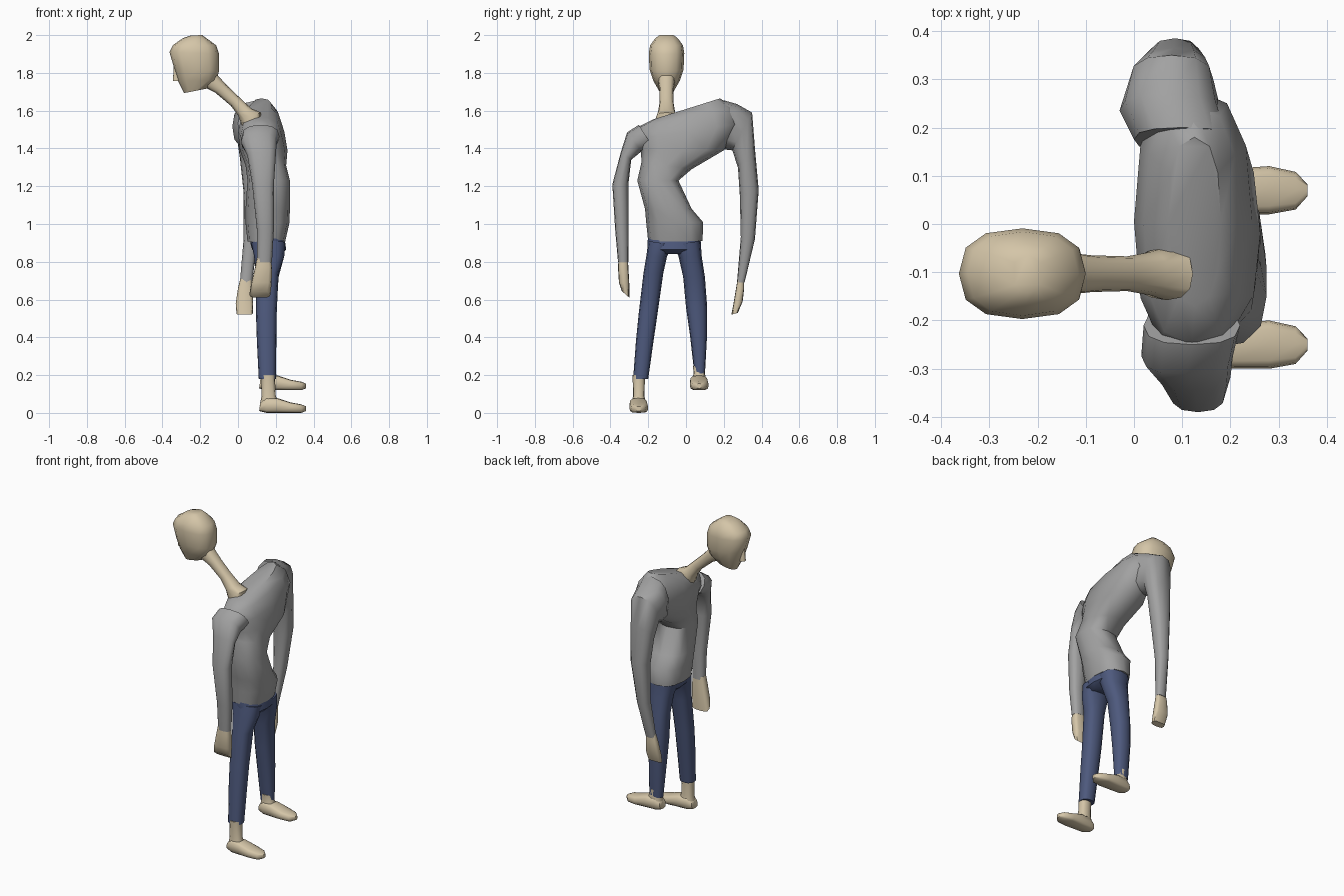
import bpy, bmesh, math


def material(name, rgb):
    m = bpy.data.materials.new(name)
    m.diffuse_color = (*rgb, 1)
    return m


SKIN = material("tan_skin", (0.66, 0.56, 0.39))
GREY = material("grey_shirt", (0.36, 0.36, 0.36))
NAVY = material("navy_trousers", (0.075, 0.10, 0.205))


def loft(name, mat, rings, side=False, box=0.8, segs=12):
    """Skin rings (u0, z0, u1, z1, d0, d1): a line across, plus its depth range.
    u is y and depth is x; with side=True u is x and depth is y."""
    bm = bmesh.new()
    loops = []
    for u0, z0, u1, z1, d0, d1 in rings:
        loop = []
        for i in range(segs):
            a = math.tau * i / segs
            c, s = (math.copysign(abs(t) ** box, t) if abs(t) > 1e-6 else 0
                    for t in (math.cos(a), math.sin(a)))
            u = (u0 + u1) / 2 + c * (u1 - u0) / 2
            z = (z0 + z1) / 2 + c * (z1 - z0) / 2
            d = (d0 + d1) / 2 + s * (d1 - d0) / 2
            loop.append(bm.verts.new((u, d, z) if side else (d, u, z)))
        loops.append(loop)
    for lo, hi in zip(loops, loops[1:]):
        for i in range(segs):
            j = (i + 1) % segs
            bm.faces.new((lo[i], lo[j], hi[j], hi[i]))
    bm.faces.new(loops[0])
    bm.faces.new(loops[-1])
    bmesh.ops.recalc_face_normals(bm, faces=bm.faces)
    mesh = bpy.data.meshes.new(name)
    bm.to_mesh(mesh)
    bm.free()
    mesh.materials.append(mat)
    ob = bpy.data.objects.new(name, mesh)
    bpy.context.collection.objects.link(ob)
    bpy.ops.object.select_all(action='DESELECT')
    ob.select_set(True)
    bpy.context.view_layer.objects.active = ob
    bpy.ops.object.shade_smooth_by_angle(angle=math.radians(50))
    return ob


# Leaning shirt body, rings tilting up towards the raised shoulder
loft("shirt_body", GREY, [
    (-0.20, 0.905, 0.088, 0.91, 0.05, 0.25),
    (-0.21, 1.00, 0.09, 1.01, 0.04, 0.272),
    (-0.217, 1.08, 0.03, 1.08, 0.04, 0.275),
    (-0.258, 1.23, -0.04, 1.23, 0.05, 0.275),
    (-0.235, 1.33, 0.03, 1.29, 0.04, 0.255),
    (-0.24, 1.39, 0.20, 1.39, 0.01, 0.262),
    (-0.27, 1.45, 0.28, 1.53, 0.0, 0.245),
    (-0.25, 1.515, 0.25, 1.62, 0.02, 0.22),
    (-0.17, 1.555, 0.18, 1.665, 0.07, 0.18)])

# Sleeves
loft("left_sleeve", GREY, [
    (-0.25, 1.525, -0.17, 1.40, 0.02, 0.22),
    (-0.312, 1.485, -0.235, 1.385, 0.015, 0.205),
    (-0.345, 1.38, -0.29, 1.34, 0.05, 0.20),
    (-0.39, 1.21, -0.305, 1.21, 0.075, 0.19),
    (-0.375, 0.97, -0.305, 0.97, 0.10, 0.19),
    (-0.36, 0.80, -0.305, 0.80, 0.10, 0.18)])
loft("right_sleeve", GREY, [
    (0.15, 1.41, 0.20, 1.655, 0.0, 0.20),
    (0.20, 1.395, 0.27, 1.635, -0.03, 0.18),
    (0.245, 1.39, 0.35, 1.59, -0.01, 0.165),
    (0.275, 1.30, 0.365, 1.40, 0.01, 0.155),
    (0.285, 1.15, 0.385, 1.18, 0.03, 0.14),
    (0.29, 0.93, 0.365, 0.92, 0.03, 0.105),
    (0.27, 0.69, 0.31, 0.69, 0.01, 0.075)])

# Hands
loft("left_hand", SKIN, [
    (-0.357, 0.82, -0.308, 0.82, 0.10, 0.175),
    (-0.36, 0.77, -0.305, 0.77, 0.09, 0.18),
    (-0.355, 0.69, -0.30, 0.68, 0.07, 0.178),
    (-0.34, 0.645, -0.30, 0.61, 0.06, 0.172)], box=0.6)
loft("right_hand", SKIN, [
    (0.273, 0.71, 0.307, 0.71, 0.012, 0.072),
    (0.265, 0.66, 0.308, 0.66, 0.0, 0.075),
    (0.25, 0.57, 0.30, 0.59, -0.012, 0.08),
    (0.24, 0.52, 0.275, 0.53, -0.008, 0.078)], box=0.6)

# Trousers
loft("trouser_hips", NAVY, [
    (-0.195, 0.96, 0.075, 0.96, 0.07, 0.24),
    (-0.205, 0.90, 0.078, 0.90, 0.065, 0.25),
    (-0.20, 0.865, 0.075, 0.865, 0.075, 0.255),
    (-0.13, 0.84, -0.01, 0.84, 0.10, 0.23)])
loft("left_trouser_leg", NAVY, [
    (-0.20, 0.91, -0.07, 0.89, 0.07, 0.25),
    (-0.21, 0.83, -0.10, 0.83, 0.085, 0.245),
    (-0.225, 0.74, -0.12, 0.74, 0.095, 0.215),
    (-0.25, 0.53, -0.15, 0.53, 0.095, 0.205),
    (-0.265, 0.38, -0.172, 0.38, 0.10, 0.203),
    (-0.28, 0.18, -0.20, 0.18, 0.11, 0.20)])
loft("right_trouser_leg", NAVY, [
    (-0.07, 0.89, 0.078, 0.91, 0.07, 0.25),
    (-0.04, 0.83, 0.083, 0.83, 0.085, 0.245),
    (-0.015, 0.72, 0.10, 0.72, 0.095, 0.215),
    (0.0, 0.56, 0.112, 0.56, 0.095, 0.205),
    (0.02, 0.42, 0.112, 0.42, 0.10, 0.203),
    (0.045, 0.20, 0.10, 0.20, 0.115, 0.20)])

# Ankles and bare feet: one planted, one lifted
for side, y, z in (("left", -0.25, 0.0), ("right", 0.07, 0.12)):
    loft(side + "_ankle", SKIN, [
        (y - 0.033, z + 0.20 - z * 0.6, y + 0.033, z + 0.20 - z * 0.6, 0.125, 0.195),
        (y - 0.03, z + 0.09, y + 0.03, z + 0.09, 0.125, 0.20),
        (y - 0.04, z + 0.04, y + 0.04, z + 0.04, 0.115, 0.22)])
    loft(side + "_foot", SKIN, [
        (0.112, z + 0.01, 0.118, z + 0.055, y - 0.03, y + 0.03),
        (0.15, z, 0.15, z + 0.08, y - 0.045, y + 0.04),
        (0.21, z, 0.21, z + 0.078, y - 0.05, y + 0.045),
        (0.28, z, 0.28, z + 0.055, y - 0.05, y + 0.05),
        (0.335, z, 0.335, z + 0.045, y - 0.04, y + 0.038),
        (0.36, z + 0.01, 0.36, z + 0.035, y - 0.012, y + 0.012)], side=True, box=0.6)

# Neck, head and nose, facing -x
Y = -0.103


def head_rings(rows):
    return [(x0, z0, x1, z1, Y - h, Y + h) for x0, z0, x1, z1, h in rows]


loft("neck", SKIN, head_rings([
    (-0.19, 1.73, -0.11, 1.79, 0.045),
    (-0.12, 1.695, -0.055, 1.73, 0.038),
    (-0.037, 1.625, 0.008, 1.67, 0.036),
    (0.0, 1.575, 0.07, 1.612, 0.045),
    (0.012, 1.545, 0.122, 1.59, 0.055),
    (0.03, 1.50, 0.12, 1.52, 0.05)]), side=True)
loft("head", SKIN, head_rings([
    (-0.286, 1.693, -0.16, 1.718, 0.04),
    (-0.318, 1.757, -0.115, 1.76, 0.07),
    (-0.338, 1.825, -0.10, 1.81, 0.09),
    (-0.363, 1.91, -0.10, 1.90, 0.094),
    (-0.345, 1.947, -0.115, 1.945, 0.087),
    (-0.29, 1.985, -0.155, 1.975, 0.062),
    (-0.25, 1.998, -0.19, 2.0, 0.04)]), side=True)
loft("nose", SKIN, head_rings([
    (-0.345, 1.757, -0.30, 1.757, 0.016),
    (-0.342, 1.80, -0.30, 1.80, 0.012),
    (-0.342, 1.835, -0.31, 1.835, 0.006)]), side=True)
